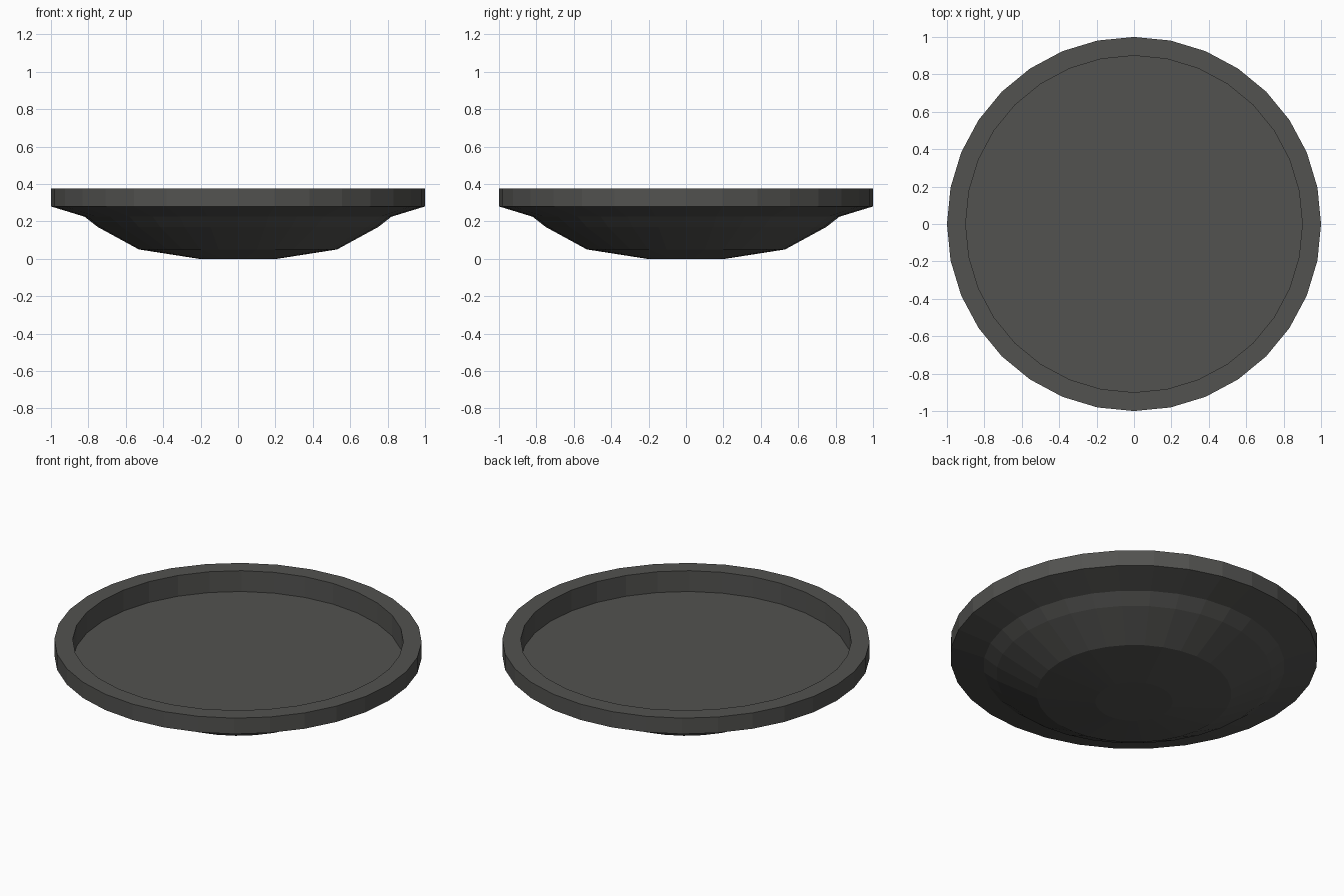
import bpy, bmesh
from math import sin, cos, pi

if "Cube" in bpy.data.objects:
    bpy.data.objects.remove(bpy.data.objects["Cube"])

SIDES = 32


def lathe(name, profile, mat):
    """Revolve an (r, z) profile around z; the two ends are capped flat."""
    bm = bmesh.new()
    rings = [[bm.verts.new((r * cos(2 * pi * i / SIDES), r * sin(2 * pi * i / SIDES), z))
              for i in range(SIDES)] for r, z in profile]
    for a, b in zip(rings, rings[1:]):
        for i in range(SIDES):
            j = (i + 1) % SIDES
            bm.faces.new((a[i], a[j], b[j], b[i]))
    bm.faces.new(rings[0][::-1])
    bm.faces.new(rings[-1])
    bmesh.ops.recalc_face_normals(bm, faces=bm.faces)
    mesh = bpy.data.meshes.new(name)
    bm.to_mesh(mesh)
    bm.free()
    mesh.materials.append(mat)
    obj = bpy.data.objects.new(name, mesh)
    bpy.context.collection.objects.link(obj)
    return obj


dark = bpy.data.materials.new("dark_grey")
dark.diffuse_color = (0.085, 0.085, 0.08, 1)
dark.use_nodes = True
dark.node_tree.nodes["Principled BSDF"].inputs["Base Color"].default_value = dark.diffuse_color

# Dish: faceted underside, upright rim, straight inner wall and flat floor
lathe("dish", [
    (0.21, 0.0), (0.53, 0.05), (0.75, 0.17), (0.82, 0.225),   # underside bowl
    (1.0, 0.28), (1.0, 0.375),                                # outer rim
    (0.9, 0.375), (0.9, 0.25),                                # lip and floor edge
], dark)
